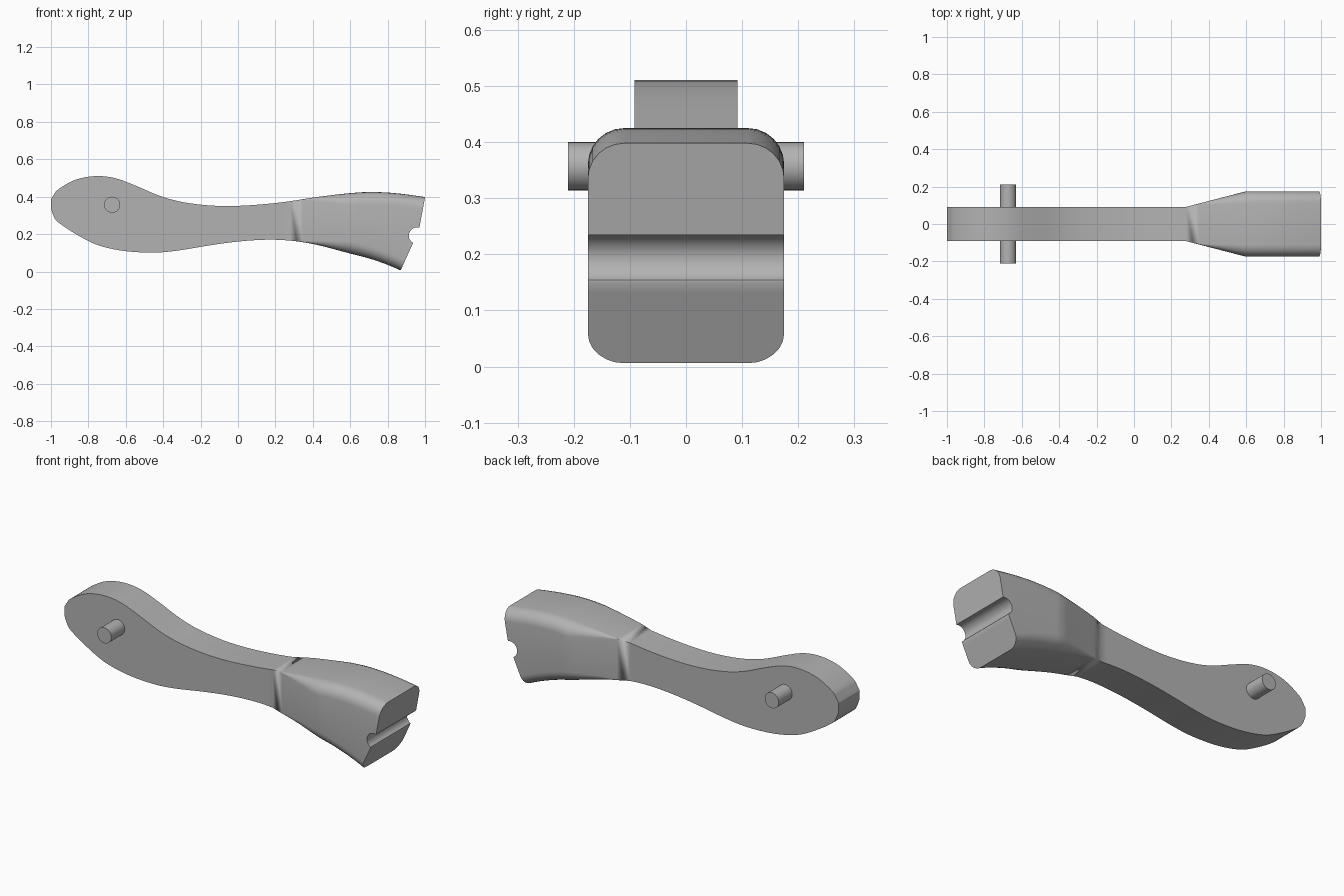
import bpy, bmesh, math
from mathutils import Vector

if "Cube" in bpy.data.objects:
    bpy.data.objects.remove(bpy.data.objects["Cube"])

grey = bpy.data.materials.new("plain grey")
grey.use_nodes = True
colour = (0.45, 0.45, 0.45, 1)
grey.diffuse_color = colour
grey.node_tree.nodes["Principled BSDF"].inputs["Base Color"].default_value = colour


def make_object(name, bm):
    bmesh.ops.recalc_face_normals(bm, faces=bm.faces)
    mesh = bpy.data.meshes.new(name)
    bm.to_mesh(mesh)
    bm.free()
    mesh.materials.append(grey)
    obj = bpy.data.objects.new(name, mesh)
    bpy.context.collection.objects.link(obj)
    return obj


def shade(obj):
    bpy.ops.object.select_all(action="DESELECT")
    obj.select_set(True)
    bpy.context.view_layer.objects.active = obj
    bpy.ops.object.shade_smooth_by_angle(angle=math.radians(28))


def spline(points, steps):
    """Catmull-Rom curve through the stations."""
    pts = [Vector(p) for p in points]
    pts = [2 * pts[0] - pts[1]] + pts + [2 * pts[-1] - pts[-2]]
    out = []
    for a, b, c, d in zip(pts, pts[1:], pts[2:], pts[3:]):
        for i in range(steps):
            t = i / steps
            out.append((2 * b + (c - a) * t + (2 * a - 5 * b + 4 * c - d) * t * t
                        + (3 * b - a - 3 * c + d) * t ** 3) / 2)
    return out + [pts[-2]]


def ramp(x, start, end):
    return min(1, max(0, (x - start) / (end - start)))


# Lever side outline: x, top, bottom
stations = [
    (-1, .385, .335), (-.985, .41, .295), (-.96, .44, .262), (-.87, .49, .202),
    (-.765, .51, .147), (-.66, .50, .118), (-.55, .46, .104), (-.42, .405, .102),
    (-.3, .372, .115), (-.15, .353, .14), (0, .351, .16), (.15, .361, .17),
    (.28, .376, .165), (.42, .398, .143), (.6, .419, .096), (.72, .425, .064),
    (.85, .418, .015), (1, .398, -.06), (1.1, .38, -.11)]


def section(x, top, bottom):
    """Rounded rectangle across the lever, widening into the head."""
    half = .092 + .083 * ramp(x, .28, .6)
    radius = .065 * ramp(x, .33, .6)
    ring = []
    for quarter, (sy, sz) in enumerate([(1, 1), (-1, 1), (-1, -1), (1, -1)]):
        cy = sy * (half - radius)
        cz = top - radius if sz > 0 else bottom + radius
        for i in range(7):
            a = math.radians(90 * quarter + 15 * i)
            ring.append((x, cy + radius * math.cos(a), cz + radius * math.sin(a)))
    return ring


# Lever body lofted along its length
bm = bmesh.new()
rings = [[bm.verts.new(p) for p in section(*s)] for s in spline(stations, 4)]
for a, b in zip(rings, rings[1:]):
    for i in range(len(a)):
        j = (i + 1) % len(a)
        bm.faces.new((a[i], a[j], b[j], b[i]))
bm.faces.new(rings[0])
bm.faces.new(rings[-1])
bmesh.ops.remove_doubles(bm, verts=bm.verts, dist=0.0001)
lever = make_object("lever_body", bm)

# End cutter: two slanted planes with a round groove between them
groove_x, groove_z, groove_r = .957, .192, .044
outline = [(1.03, .56), (.97, .235)]
for i in range(13):
    a = math.radians(72 + 168 * i / 12)
    outline.append((groove_x + groove_r * math.cos(a), groove_z + groove_r * math.sin(a)))
outline += [(.935, .15), (.78, -.19), (1.4, -.19), (1.4, .56)]
bm = bmesh.new()
face = bm.faces.new([bm.verts.new((x, -.4, z)) for x, z in outline])
side = bmesh.ops.extrude_face_region(bm, geom=[face])["geom"]
bmesh.ops.translate(bm, vec=(0, .8, 0),
                    verts=[v for v in side if isinstance(v, bmesh.types.BMVert)])
cutter = make_object("end_cutter", bm)
cutter.hide_render = True

cut = lever.modifiers.new("end_cut", "BOOLEAN")
cut.operation = "DIFFERENCE"
cut.solver = "EXACT"
cut.object = cutter
bpy.context.view_layer.objects.active = lever
bpy.ops.object.modifier_apply(modifier=cut.name)
bpy.data.objects.remove(cutter)
shade(lever)

# Pivot pin through the wide end
bpy.ops.mesh.primitive_cylinder_add(vertices=32, radius=.043, depth=.42,
                                    location=(-.673, 0, .357),
                                    rotation=(math.pi / 2, 0, 0))
pin = bpy.context.object
pin.name = "pivot_pin"
pin.data.materials.append(grey)
shade(pin)
